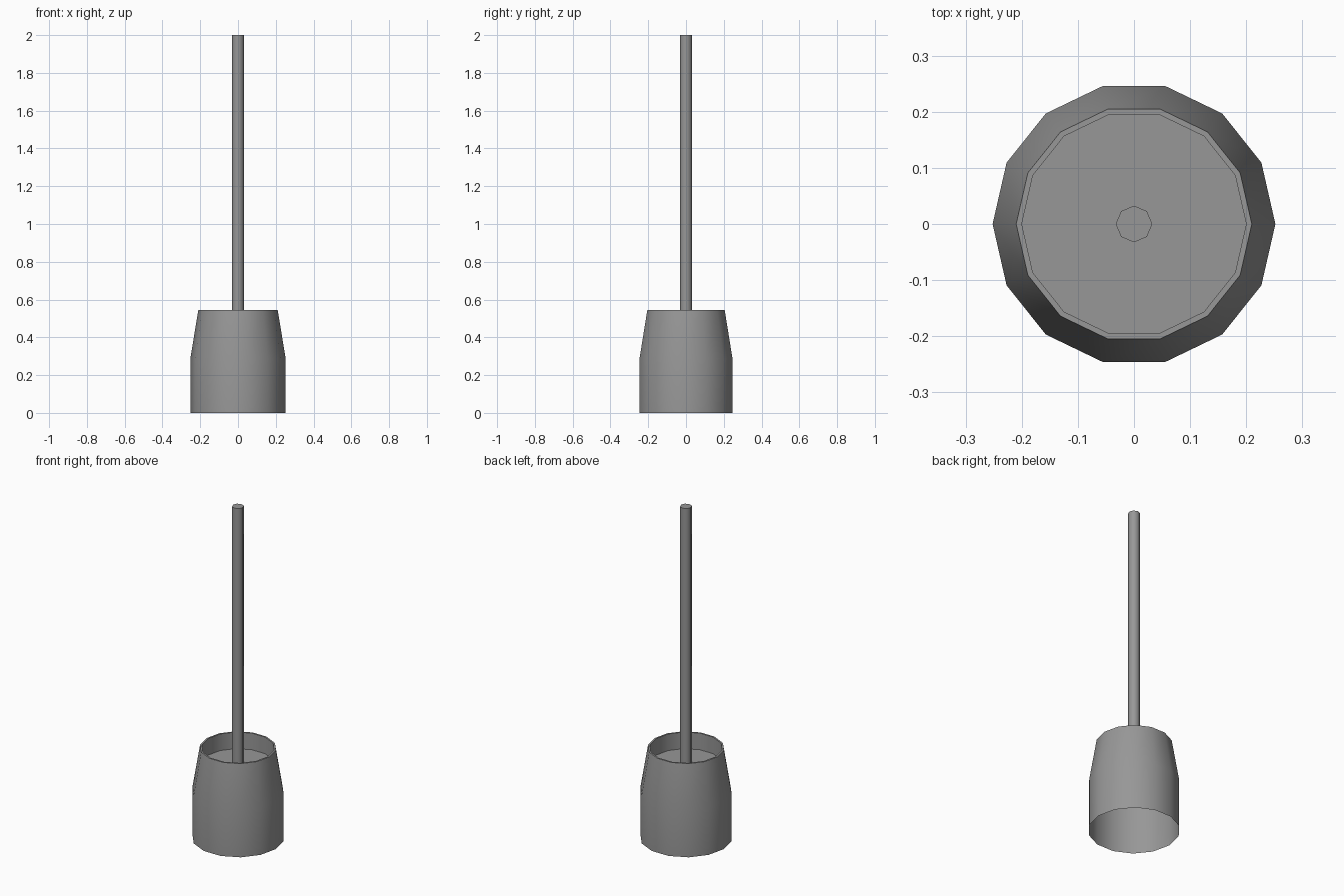
import bpy, math

if "Cube" in bpy.data.objects:
    bpy.data.objects.remove(bpy.data.objects["Cube"])

# Dark grey for every part
grey = bpy.data.materials.new("dark_grey")
grey.diffuse_color = (0.31, 0.31, 0.31, 1)
grey.use_nodes = True
grey.node_tree.nodes["Principled BSDF"].inputs["Base Color"].default_value = grey.diffuse_color


def lathe(name, profile, sides):
    """Revolve (radius, z) rings around z; cap the last ring, leave the first open."""
    verts, faces = [], []
    for r, z in profile:
        for i in range(sides):
            a = 2 * math.pi * i / sides
            verts.append((r * math.cos(a), r * math.sin(a), z))
    for k in range(len(profile) - 1):
        for i in range(sides):
            j = (i + 1) % sides
            a, b = k * sides, (k + 1) * sides
            faces.append((a + i, a + j, b + j, b + i))
    last = (len(profile) - 1) * sides
    faces.append(tuple(range(last, last + sides)))
    mesh = bpy.data.meshes.new(name)
    mesh.from_pydata(verts, [], faces)
    mesh.materials.append(grey)
    obj = bpy.data.objects.new(name, mesh)
    bpy.context.collection.objects.link(obj)
    bpy.ops.object.select_all(action='DESELECT')
    obj.select_set(True)
    bpy.context.view_layer.objects.active = obj
    bpy.ops.object.shade_smooth_by_angle(angle=math.radians(50))
    return obj


# Tapered holder, open underneath, with a thin rim and a recessed top
lathe("holder", [(0.252, 0), (0.252, 0.29), (0.21, 0.545),
                 (0.2, 0.545), (0.2, 0.445)], 14)

# Long handle standing in the recess
lathe("handle", [(0.0325, 0.445), (0.0325, 2.0)], 8)
